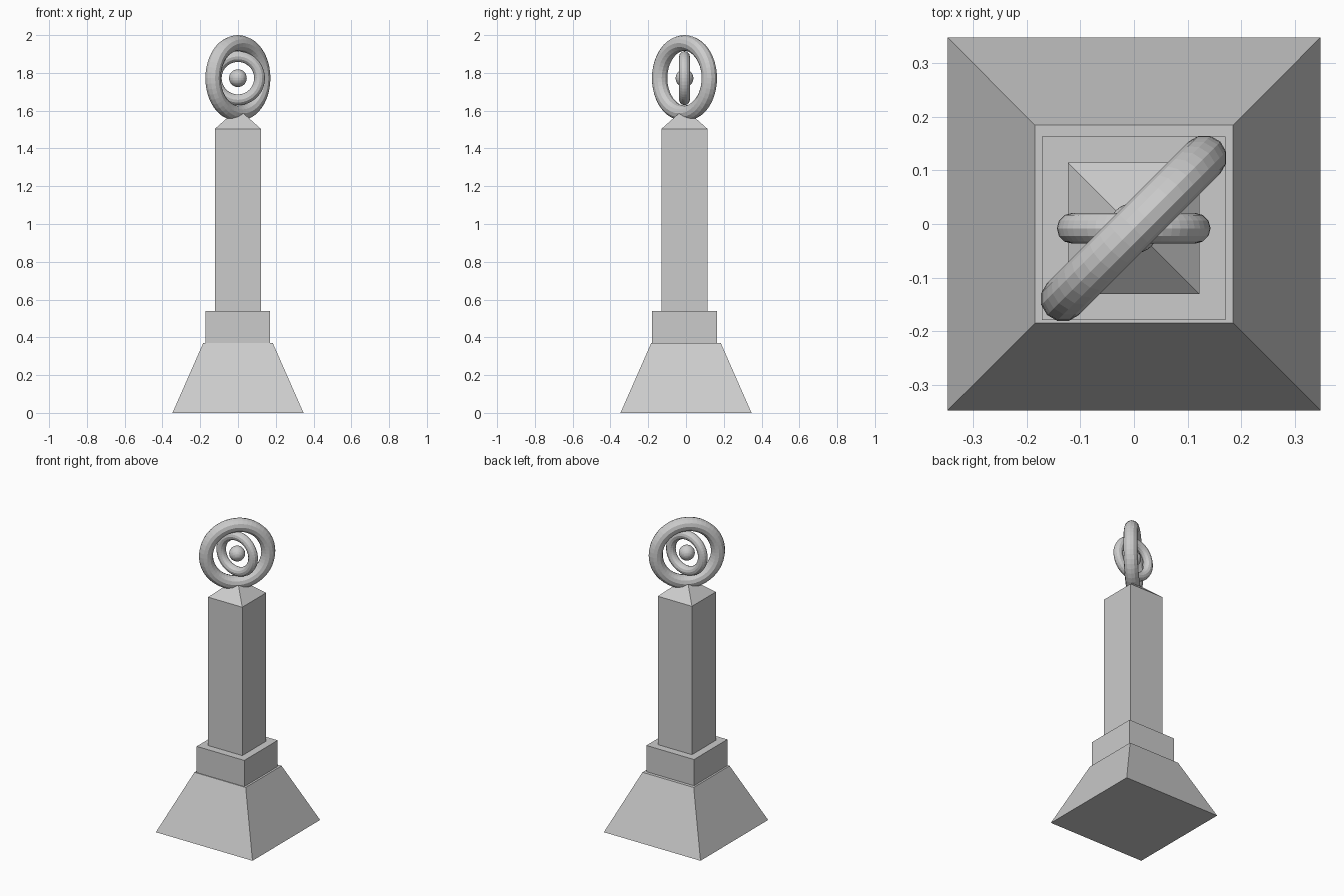
import bpy, bmesh
from math import radians

if "Cube" in bpy.data.objects:
    bpy.data.objects.remove(bpy.data.objects["Cube"])

CX, CY = -0.0005, -0.008   # axis of the upper column
RING_Z = 1.772             # shared centre of rings and ball


def stack(name, cx, cy, levels):
    """Closed square solid from (half width, z) levels; half width 0 makes an apex."""
    bm = bmesh.new()
    rings = []
    for h, z in levels:
        if h == 0:
            rings.append([bm.verts.new((cx, cy, z))] * 4)
        else:
            rings.append([bm.verts.new((cx + sx * h, cy + sy * h, z))
                          for sx, sy in ((-1, -1), (1, -1), (1, 1), (-1, 1))])
    for a, b in zip(rings, rings[1:]):
        for i in range(4):
            j = (i + 1) % 4
            bm.faces.new(list(dict.fromkeys((a[i], a[j], b[j], b[i]))))
    bm.faces.new(rings[0][::-1])
    if levels[-1][0] > 0:
        bm.faces.new(rings[-1])
    bmesh.ops.recalc_face_normals(bm, faces=bm.faces)
    mesh = bpy.data.meshes.new(name)
    bm.to_mesh(mesh)
    bm.free()
    obj = bpy.data.objects.new(name, mesh)
    bpy.context.collection.objects.link(obj)


def ring(name, major, minor, turn):
    """Upright torus turned about z."""
    bpy.ops.mesh.primitive_torus_add(
        major_radius=major, minor_radius=minor, major_segments=48, minor_segments=12,
        location=(CX, CY, RING_Z), rotation=(radians(90), 0, radians(turn)))
    bpy.context.object.name = name


# Sloped foot, plinth, and shaft with pyramid cap
stack("base", 0, 0, [(0.347, 0), (0.184, 0.37)])
stack("plinth", CX, CY, [(0.171, 0.37), (0.171, 0.54)])
stack("pillar", CX, CY, [(0.1225, 0.54), (0.1225, 1.503), (0, 1.612)])

# Nested rings around a floating ball
ring("outer_ring", 0.186, 0.042, 45)
ring("inner_ring", 0.1145, 0.0285, 0)
bpy.ops.mesh.primitive_uv_sphere_add(segments=32, ring_count=16, radius=0.047,
                                     location=(CX, CY, RING_Z))
bpy.context.object.name = "center_ball"
